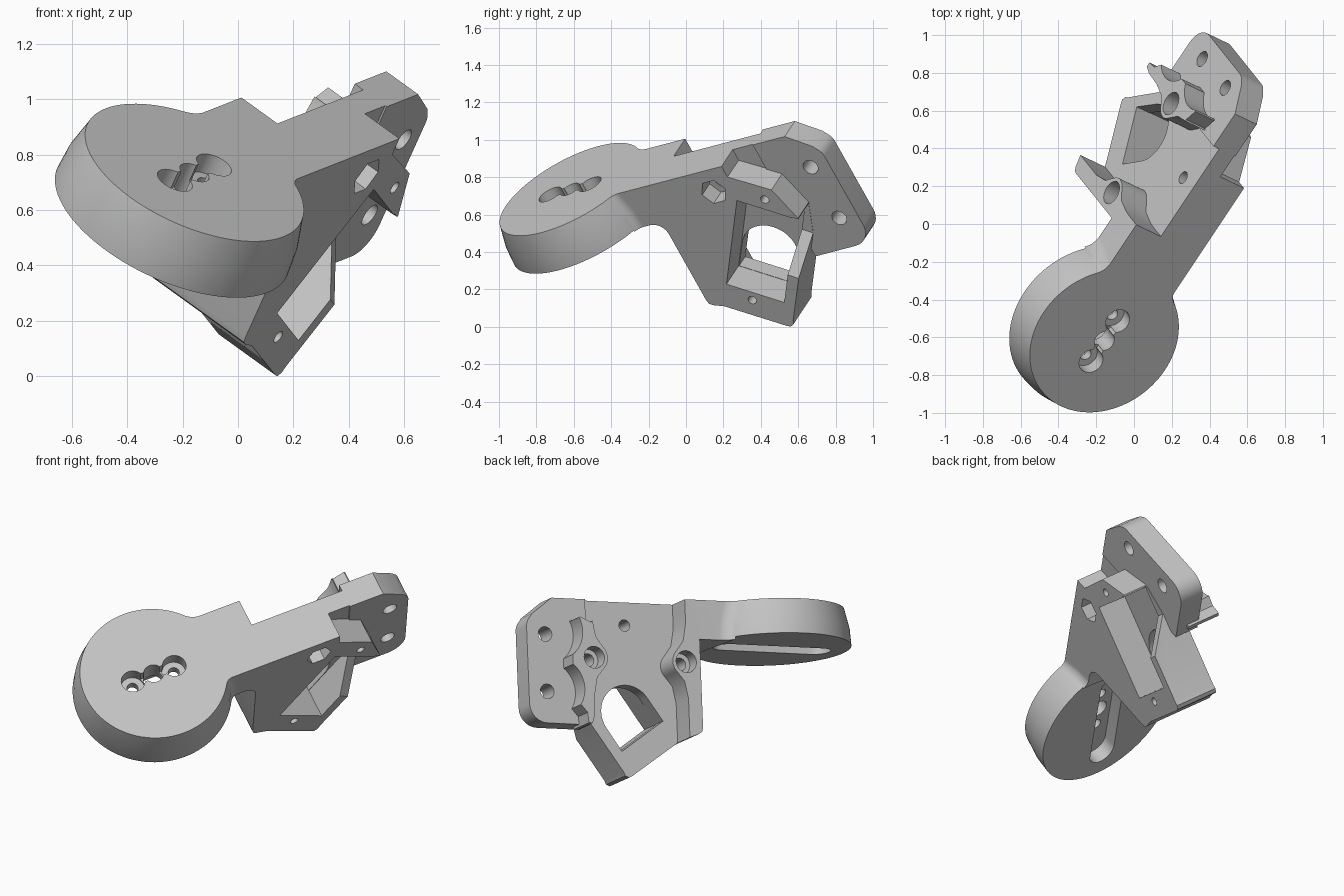
import bpy, bmesh
from math import sin, cos, pi, sqrt, atan2
from mathutils import Vector, Matrix

if "Cube" in bpy.data.objects:
    bpy.data.objects.remove(bpy.data.objects["Cube"])

# Parts are built upright: x out of the plate, y along the arm, z up from the disk
S, A, N = Vector((1, 0, 0)), Vector((0, 1, 0)), Vector((0, 0, 1))
# Directions of the slanted motor pocket
U = A * 0.816 - N * 0.578
V = A * 0.578 + N * 0.816

grey = bpy.data.materials.new("plain grey")
grey.use_nodes = True
grey.diffuse_color = (0.55, 0.55, 0.55, 1)
grey.node_tree.nodes["Principled BSDF"].inputs["Base Color"].default_value = (0.55, 0.55, 0.55, 1)


def loft(name, rings):
    """Closed solid through matching rings of points."""
    bm = bmesh.new()
    rings = [[bm.verts.new(p) for p in ring] for ring in rings]
    bm.faces.new(rings[0])
    bm.faces.new(rings[-1])
    count = len(rings[0])
    for low, high in zip(rings, rings[1:]):
        for i in range(count):
            j = (i + 1) % count
            bm.faces.new((low[i], low[j], high[j], high[i]))
    bmesh.ops.recalc_face_normals(bm, faces=bm.faces)
    mesh = bpy.data.meshes.new(name)
    bm.to_mesh(mesh)
    bm.free()
    ob = bpy.data.objects.new(name, mesh)
    bpy.context.collection.objects.link(ob)
    return ob


def prism(name, pts, lo, hi, x=A, y=N, z=S):
    ring = [x * p + y * q for p, q in pts]
    return loft(name, [[p + z * lo for p in ring], [p + z * hi for p in ring]])


def arc(cx, cy, r, start, end, steps=12):
    return [(cx + r * cos(start + (end - start) * i / steps),
             cy + r * sin(start + (end - start) * i / steps)) for i in range(steps + 1)]


def circle(cx, cy, r, steps=32):
    return arc(cx, cy, r, 0, 2 * pi * (1 - 1 / steps), steps - 1)


def combine(target, others, operation):
    """Apply one boolean after another and drop the helper parts."""
    for other in others:
        mod = target.modifiers.new(operation.lower(), "BOOLEAN")
        mod.operation, mod.solver, mod.object = operation, "EXACT", other
        bpy.context.view_layer.update()
        graph = bpy.context.evaluated_depsgraph_get()
        mesh = bpy.data.meshes.new_from_object(target.evaluated_get(graph))
        target.modifiers.clear()
        target.data = mesh
        bpy.data.objects.remove(other)


# Round disk with a bulging side and a slightly tilted underside
R, FLARE = 0.424, 1.08
body = loft("bracket", [
    [A * (FLARE * p) + S * (FLARE * q) - N * (0.218 + 0.02 * q) for p, q in circle(0, 0, R, 96)],
    [A * (1.065 * p) + S * (1.065 * q) - N * (0.12 + 0.01 * q) for p, q in circle(0, 0, R, 96)],
    [A * p + S * q for p, q in circle(0, 0, R, 96)]])

# Disk: counterbored screw holes, middle hole, slot beneath
cuts = []
slot = arc(0.28, 0, 0.085, -pi / 2, pi / 2) + arc(-0.28, 0, 0.085, pi / 2, 1.5 * pi)
cuts.append(prism("slot", slot, -0.4, -0.13, A, S, N))
for p in (-0.13, 0.13):
    cuts.append(prism("counterbore", circle(p, 0, 0.068), -0.08, 0.2, A, S, N))
    cuts.append(prism("screw_hole", circle(p, 0, 0.032), -0.3, 0.1, A, S, N))
cuts.append(prism("middle_hole", circle(0, 0, 0.057), -0.35, 0.25, A, S, N))
for p in (-0.063, 0.063):
    cuts.append(prism("pilot_hole", circle(p, 0, 0.03, 20), -0.07, 0.15, A, S, N))
combine(body, cuts, "DIFFERENCE")


# Neck with fillets running into the flared disk rim
def fillet(rim, side, r):
    """Arc from the disk rim to the neck wall at the given side offset."""
    off = abs(side) + r
    ca = sqrt((rim + r) ** 2 - off ** 2)
    start, end = pi + atan2(off, ca), 1.5 * pi
    sign = 1 if side > 0 else -1
    return [(p, q * sign) for p, q in arc(ca, off, r, start, end)]


def neck_ring(rim, height):
    pts = (fillet(rim, LEFT, 0.11) + [(0.65, LEFT), (0.65, FRONT)]
           + fillet(rim, FRONT, 0.06)[::-1] + [(0.385, 0)])
    return [A * p + S * q + N * height for p, q in pts]


LEFT, FRONT, BACK = -0.242, 0.2, -0.07
neck = loft("neck", [neck_ring(R * FLARE, -0.23), neck_ring(R * 1.065, -0.12), neck_ring(R, 0)])

# Leg plate: thick front part with the pocket block, thin back part
corner = [(0.65, -0.808), (0.59, -0.785), (0.57, -0.77), (0.565, -0.745)]
leg_low = [(1.284, -0.595), (1.0, -0.99), (0.988, -1.015), (0.965, -1.025), (0.945, -1.015)] + corner
under = arc(0.485, -0.31, 0.08, 0, pi / 2, 8) + [(0.45, -0.23), (0.45, 0)]
front_pts = [(1.085, 0), (1.085, -0.07), (1.295, -0.21), (1.356, -0.413)]
front_leg = prism("front_leg", front_pts + leg_low + under, 0.0, FRONT)
back_leg = prism("back_leg", [(1.3, 0), (1.3, -0.55)] + leg_low + under, BACK, 0.035)

# Mounting flange at the far end
flange_pts = ([(1.22, 0), (1.43, 0), (1.56, -0.1)]
              + arc(1.515, -0.175, 0.08, pi / 4, 0, 6)
              + arc(1.485, -0.625, 0.11, 0, -pi / 2, 8) + [(1.22, -0.735)])
flange = prism("flange", flange_pts, -0.11, 0.042)

# Two ridges on the back, each swelling into a boss around its bolt
BOLT = -0.365
near_boss = [(0.652, -0.15), (0.67, -0.244)] + arc(0.655, BOLT, 0.085, pi / 4, -pi / 4, 10) + [
    (0.67, -0.48), (0.65, -0.58)]
ridge_near = prism("near_ridge", [(0.565, -0.1), (0.65, -0.1)] + near_boss + corner, LEFT, -0.03)
far_boss = [(1.89 - p, q) for p, q in reversed(near_boss)]
ridge_far = prism("far_ridge", [(1.245, -0.16), (1.315, -0.13), (1.37, -0.16), (1.37, -0.6),
                                (1.29, -0.69), (1.285, -0.75), (1.26, -0.75), (1.245, -0.7)]
                  + far_boss, LEFT, -0.03)

# Clear the far ridge around the flange screws
FLANGE_HOLES = [(1.48, -0.215), (1.48, -0.55)]
combine(ridge_far, [prism("clearance", circle(p, q, 0.178), -0.4, -0.108)
                    for p, q in FLANGE_HOLES], "DIFFERENCE")
combine(body, [neck, back_leg, front_leg, flange, ridge_near, ridge_far], "UNION")

# Slanted motor pocket, round-topped opening and sloped pocket wall
cuts = []
cuts.append(prism("pocket", [(0.994, -0.134), (1.327, -0.134), (1.327, 0.435), (0.994, 0.435)],
                  0.02, 0.4, U, V))
cuts.append(prism("opening", [(0.997, -0.132), (1.324, -0.132)] + arc(1.16, 0.03, 0.162, 0, pi, 24),
                  -0.4, 0.1, U, V))
cuts.append(prism("slope", [(0.05, 0.203), (0.256, 0.044), (0.44, 0.044), (0.44, 0.3), (0.05, 0.3)],
                  1.31, 1.6, V, S, U))

# Motor screw holes in the pocket rim
for v in (0.5, -0.185):
    cuts.append(prism("rim_hole", circle(1.148, v, 0.024, 20), 0.08, 0.4, U, V))

# Flange holes and the nut trap with its bolt hole
for p, q in FLANGE_HOLES:
    cuts.append(prism("flange_hole", circle(p, q, 0.043), -0.4, 0.4))
cuts.append(prism("nut_trap", circle(0.958, -0.135, 0.076, 6), 0.09, 0.4))
cuts.append(prism("nut_bolt", circle(0.958, -0.135, 0.034), -0.4, 0.2))

# Seats and bores for the two bolts on the back
for p in (0.655, 1.235):
    cuts.append(prism("bolt_seat", circle(p, BOLT, 0.064), -0.4, -0.15))
    cuts.append(prism("bolt_bore", circle(p, BOLT, 0.038), -0.3, 0.01))
combine(body, cuts, "DIFFERENCE")

# Tilt the finished bracket into its resting pose
out = Vector((0.756, -0.361, -0.545)).normalized()
along = Vector((0.556, 0.806, 0.203))
along = (along - out * along.dot(out)).normalized()
pose = Matrix((out, along, out.cross(along))).transposed().to_4x4()
mesh = body.data
mesh.transform(Matrix.Translation((-0.157, -0.62, 0.735)) @ pose)
mesh.materials.clear()
mesh.materials.append(grey)

bpy.ops.object.select_all(action="DESELECT")
body.select_set(True)
bpy.context.view_layer.objects.active = body
bpy.ops.object.shade_smooth_by_angle(angle=0.5)
